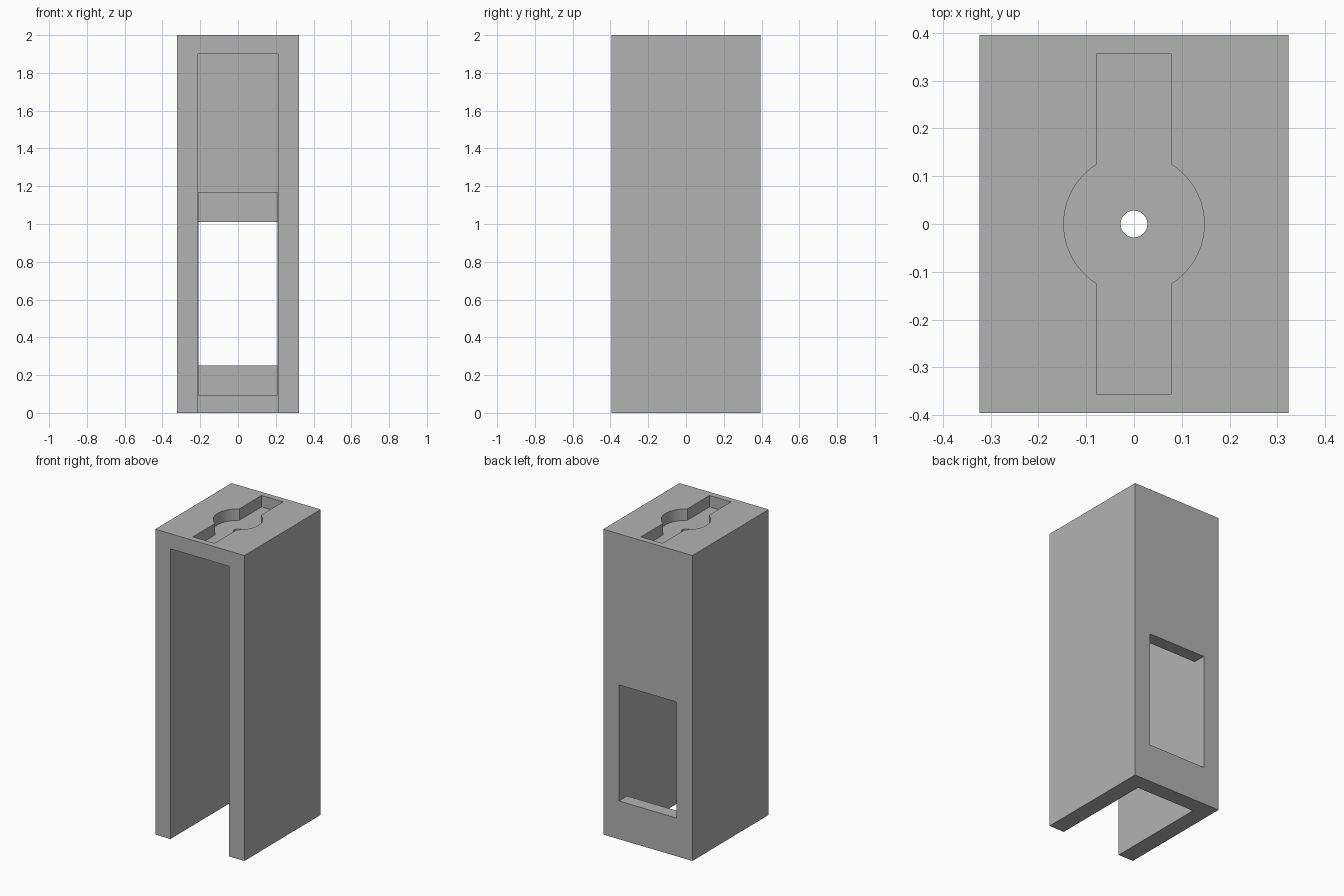
import bpy, bmesh, math

cube = bpy.data.objects.get("Cube")
if cube:
    bpy.data.objects.remove(cube, do_unlink=True)

grey = bpy.data.materials.new("plain_grey")
grey.use_nodes = True
colour = (0.448, 0.448, 0.448, 1)
grey.diffuse_color = colour
grey.node_tree.nodes["Principled BSDF"].inputs["Base Color"].default_value = colour


def prism(name, outline, z0, z1):
    """Extrude a flat outline from z0 up to z1."""
    bm = bmesh.new()
    face = bm.faces.new([bm.verts.new((x, y, z0)) for x, y in outline])
    top = bmesh.ops.extrude_face_region(bm, geom=[face])["geom"]
    for v in top:
        if isinstance(v, bmesh.types.BMVert):
            v.co.z = z1
    bmesh.ops.recalc_face_normals(bm, faces=bm.faces)
    mesh = bpy.data.meshes.new(name)
    bm.to_mesh(mesh)
    bm.free()
    mesh.materials.append(grey)
    obj = bpy.data.objects.new(name, mesh)
    bpy.context.collection.objects.link(obj)
    return obj


def rect(hx, y0, y1):
    return [(-hx, y0), (hx, y0), (hx, y1), (-hx, y1)]


def arc(r, a0, a1, n):
    return [(r * math.cos(a0 + (a1 - a0) * i / n),
             r * math.sin(a0 + (a1 - a0) * i / n)) for i in range(n + 1)]


W, D, H = 0.323, 0.395, 2.0        # half width, half depth, height
CAVITY, ROOF = 0.213, 1.9          # cavity half width and ceiling
BACK = D - 0.105                   # inner face of the back wall
SLOT, SLOT_END, RING = 0.078, 0.355, 0.147

# U-shaped channel walls with a closed roof
channel = [(-W, -D), (-CAVITY, -D), (-CAVITY, BACK), (CAVITY, BACK),
           (CAVITY, -D), (W, -D), (W, D), (-W, D)]
housing = prism("housing", rect(W, -D, D), 0, H)

# Keyhole outline: a straight slot widened by a round centre
a = math.acos(SLOT / RING)
keyhole = ([(SLOT, -SLOT_END)] + arc(RING, -a, a, 24) + [(SLOT, SLOT_END)]
           + [(-SLOT, SLOT_END)] + arc(RING, math.pi - a, math.pi + a, 24)
           + [(-SLOT, -SLOT_END)])

cutters = [
    prism("cavity_cutter", rect(CAVITY, -D - 0.1, BACK), -0.1, ROOF),
    prism("window_cutter", rect(0.209, BACK - 0.1, D + 0.1), 0.25, 1.01),
    prism("window_rebate_cutter", rect(0.209, BACK - 0.1, BACK + 0.02), 0.095, 1.168),
    prism("keyhole_cutter", keyhole, H - 0.075, H + 0.1),
    prism("cable_hole_cutter", arc(0.028, 0, math.tau, 32)[:-1], ROOF - 0.1, H + 0.1),
]

bpy.ops.object.select_all(action="DESELECT")
housing.select_set(True)
bpy.context.view_layer.objects.active = housing
for cutter in cutters:
    mod = housing.modifiers.new(cutter.name, "BOOLEAN")
    mod.operation = "DIFFERENCE"
    mod.solver = "EXACT"
    mod.object = cutter
    bpy.ops.object.modifier_apply(modifier=mod.name)
    bpy.data.objects.remove(cutter, do_unlink=True)

bpy.ops.object.shade_smooth_by_angle(angle=math.radians(30))
